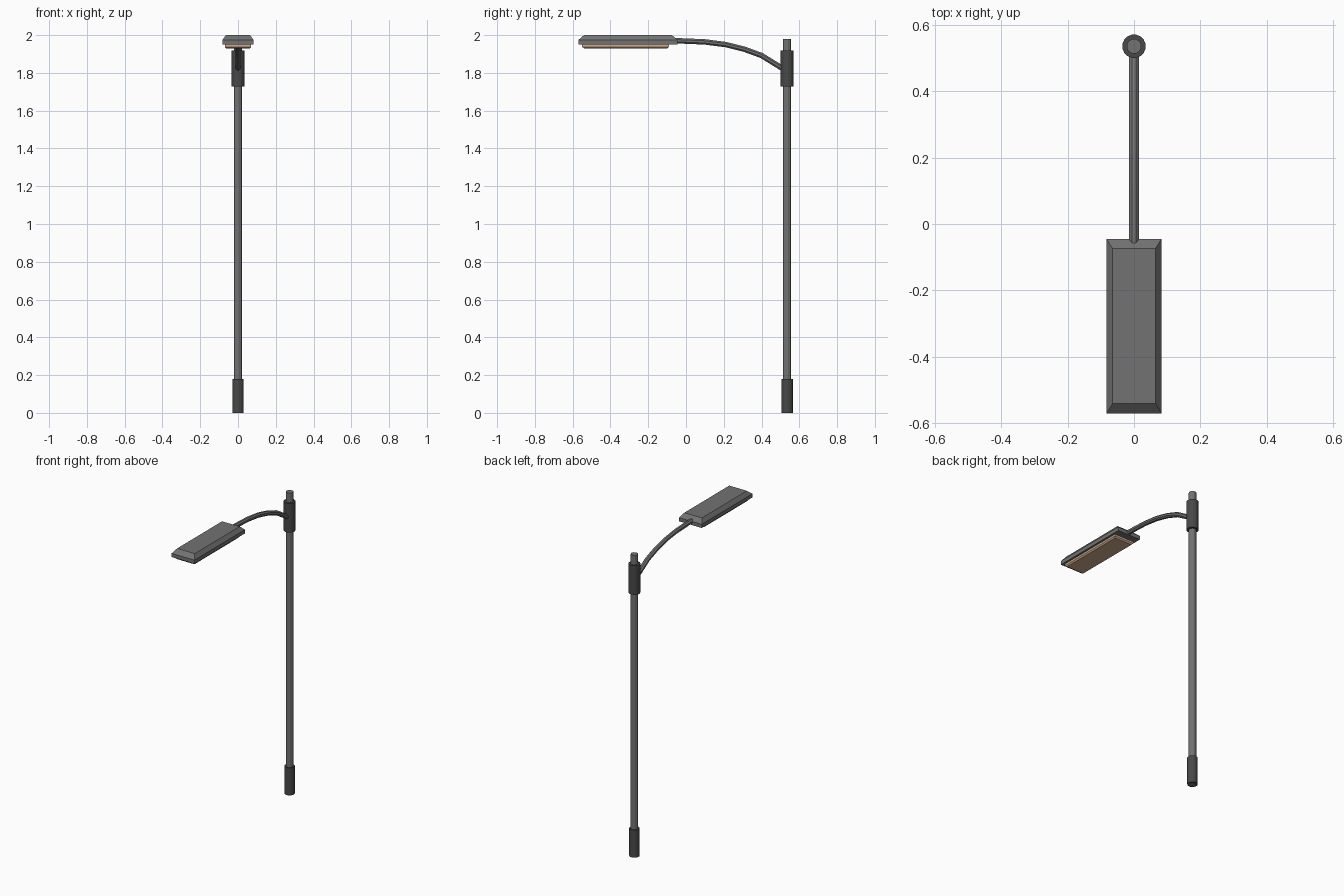
import bpy, bmesh, math
from mathutils import Vector

if "Cube" in bpy.data.objects:
    bpy.data.objects.remove(bpy.data.objects["Cube"])


def material(name, rgb):
    m = bpy.data.materials.new(name)
    m.diffuse_color = (*rgb, 1)
    m.use_nodes = True
    m.node_tree.nodes["Principled BSDF"].inputs["Base Color"].default_value = m.diffuse_color
    return m


GREY = material("grey metal", (0.17, 0.17, 0.17))
DARK = material("dark metal", (0.065, 0.065, 0.065))
LENS = material("warm lens", (0.62, 0.42, 0.27))
POLE_Y = 0.535


def finish(bm, name, mat):
    bmesh.ops.recalc_face_normals(bm, faces=bm.faces[:])
    me = bpy.data.meshes.new(name)
    bm.to_mesh(me)
    bm.free()
    me.materials.append(mat)
    ob = bpy.data.objects.new(name, me)
    bpy.context.collection.objects.link(ob)
    return ob


def loft(name, rings, mat):
    """Skin a list of equal-length point rings and cap both ends."""
    bm = bmesh.new()
    rows = [[bm.verts.new(p) for p in r] for r in rings]
    n = len(rows[0])
    for a, b in zip(rows, rows[1:]):
        for i in range(n):
            j = (i + 1) % n
            bm.faces.new((a[i], a[j], b[j], b[i]))
    bm.faces.new(rows[0])
    bm.faces.new(rows[-1])
    return finish(bm, name, mat)


def tube(name, r, z0, z1, sides, mat):
    def ring(z):
        return [(r * math.cos(2 * math.pi * (i + 0.5) / sides),
                 POLE_Y + r * math.sin(2 * math.pi * (i + 0.5) / sides), z)
                for i in range(sides)]
    return loft(name, [ring(z0), ring(z1)], mat)


def rect(x, y0, y1, z):
    return [(-x, y0, z), (x, y0, z), (x, y1, z), (-x, y1, z)]


# Pole, base sleeve and arm collar
tube("pole", 0.0225, 0.0, 1.98, 12, GREY)
tube("base_sleeve", 0.031, 0.0, 0.18, 16, DARK)
tube("arm_collar", 0.0355, 1.727, 1.918, 16, DARK)

# Curved arm: octagonal section swept along a path in the y-z plane
path = [Vector((0, y, z)) for y, z in
        [(0.53, 1.812), (0.40, 1.892), (0.31, 1.925), (0.21, 1.95),
         (0.10, 1.964), (-0.04, 1.97), (-0.09, 1.97)]]
rings = []
for i, p in enumerate(path):
    t = (path[min(i + 1, len(path) - 1)] - path[max(i - 1, 0)]).normalized()
    side = Vector((1, 0, 0))
    up = side.cross(t)
    rings.append([p + 0.0155 * (side * math.cos(a) + up * math.sin(a))
                  for a in [math.pi * (k + 0.5) / 4 for k in range(8)]])
loft("arm", rings, GREY)

# Lamp head with sloped top edges
loft("lamp_head", [rect(0.083, -0.57, -0.045, 1.95),
                   rect(0.083, -0.57, -0.045, 1.974),
                   rect(0.064, -0.54, -0.074, 2.0)], GREY)

# Lens under the head
loft("lens", [rect(0.062, -0.54, -0.098, 1.93),
              rect(0.07, -0.55, -0.09, 1.938),
              rect(0.07, -0.55, -0.09, 1.952)], LENS)
